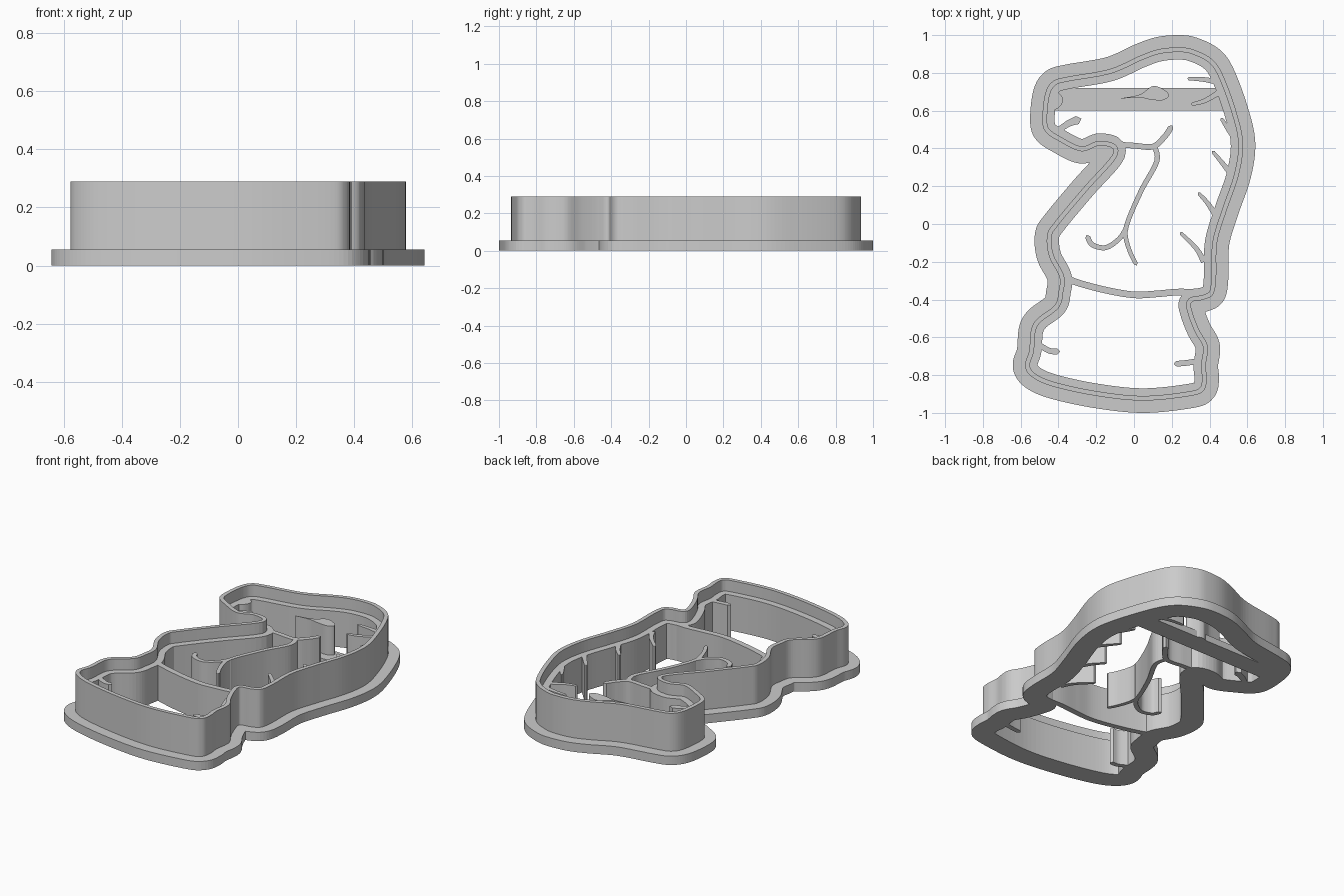
import bpy
from mathutils import Vector

old = bpy.data.objects.get("Cube")
if old:
    bpy.data.objects.remove(old)

gray = bpy.data.materials.new("light_gray")
gray.use_nodes = True
color = (0.6, 0.6, 0.6, 1)
gray.diffuse_color = color
gray.node_tree.nodes["Principled BSDF"].inputs["Base Color"].default_value = color

BASE, LEDGE, RIM = 0.055, 0.22, 0.29


def smooth_path(points, closed=False, steps=8):
    """Sample a smooth path through the points."""
    p = [Vector(q) for q in points]
    n = len(p)

    def at(i):
        return p[i % n] if closed else p[max(0, min(n - 1, i))]

    out = []
    for i in range(n if closed else n - 1):
        a, b, c, d = (at(i + k) for k in (-1, 0, 1, 2))
        for s in range(steps):
            t = s / steps
            out.append(b + (c - a) * t / 2 + (a * 2 - b * 5 + c * 4 - d) * t * t / 2
                       + (b * 3 - a - c * 3 + d) * t ** 3 / 2)
    if not closed:
        out.append(p[-1])
    return out


def normals(path, closed):
    n = len(path)
    result = []
    for i in range(n):
        a = path[i - 1] if closed or i else path[0]
        b = path[(i + 1) % n] if closed else path[min(i + 1, n - 1)]
        t = (b - a).normalized()
        result.append(Vector((-t.y, t.x)))
    return result


def offset(path, d):
    """Parallel outline; points that fold over too near the path are dropped."""
    if d == 0:
        return path
    moved = [p + v * d for p, v in zip(path, normals(path, True))]
    return [m for m in moved if min((m - p).length for p in path) > abs(d) * 0.96]


def solid(name, loops, bottom, top):
    """Extrude a flat shape, with later loops as holes."""
    curve = bpy.data.curves.new(name, "CURVE")
    curve.dimensions = "2D"
    curve.fill_mode = "BOTH"
    curve.extrude = (top - bottom) / 2
    for loop in loops:
        spline = curve.splines.new("POLY")
        spline.points.add(len(loop) - 1)
        for point, co in zip(spline.points, loop):
            point.co = (co[0], co[1], 0, 1)
        spline.use_cyclic_u = True
        spline.use_smooth = False
    temp = bpy.data.objects.new(name + "_curve", curve)
    bpy.context.collection.objects.link(temp)
    graph = bpy.context.evaluated_depsgraph_get()
    mesh = bpy.data.meshes.new_from_object(temp.evaluated_get(graph))
    bpy.data.objects.remove(temp)
    for v in mesh.vertices:
        v.co.z += (top + bottom) / 2
    mesh.materials.clear()
    mesh.materials.append(gray)
    ob = bpy.data.objects.new(name, mesh)
    bpy.context.collection.objects.link(ob)
    return ob


def stroke(name, points, start=0.03, end=0.03):
    """Upright ridge along a path, with a rounded tip."""
    path = smooth_path(points)
    n = len(path) - 1
    left, right = [], []
    for i, (p, v) in enumerate(zip(path, normals(path, False))):
        half = (start + (end - start) * i / n) / 2
        left.append(p + v * half)
        right.append(p - v * half)
    tip = path[-1] + (path[-1] - path[-2]).normalized() * end / 2
    solid(name, [left + [tip] + right[::-1]], 0, LEDGE)


# Horse head on a pedestal, clockwise from the crown
outline = smooth_path([
    (.23, .935), (.31, .925), (.41, .875), (.47, .79), (.54, .6), (.577, .43),
    (.555, .26), (.49, .07), (.44, -.1), (.435, -.28), (.42, -.37), (.37, -.4),
    (.305, -.415), (.31, -.47), (.345, -.56), (.385, -.63), (.39, -.68),
    (.38, -.75), (.385, -.82), (.37, -.88), (.3, -.91), (.05, -.935),
    (-.2, -.91), (-.43, -.86), (-.54, -.81), (-.577, -.75), (-.555, -.67),
    (-.545, -.56), (-.51, -.5), (-.42, -.43), (-.4, -.36), (-.395, -.28),
    (-.45, -.17), (-.46, -.06), (-.42, .01), (-.27, .19), (-.11, .375),
    (-.18, .415), (-.28, .385), (-.4, .44), (-.47, .49), (-.485, .56),
    (-.47, .69), (-.43, .755), (-.35, .78), (-.13, .82), (.03, .89), (.13, .925),
], closed=True)
outer = offset(outline, 0.065)
wall_inner = offset(outline, -0.025)
inner = offset(outline, -0.065)

# Cutter body: flange, cutting wall and inner step
solid("flange", [outer, inner], 0, BASE)
solid("cutting_wall", [outline, wall_inner], BASE, RIM)
solid("inner_step", [wall_inner, inner], BASE, LEDGE)

# Flat bridge carrying the eye
solid("bridge", [[(-.43, .6), (.51, .6), (.48, .72), (-.43, .72)]], 0, 0.04)
solid("eye", [smooth_path([(-.07, .665), (.03, .685), (.1, .73), (.16, .71),
                           (.185, .68), (.15, .655), (.08, .66), (.03, .67)],
                          closed=True)], 0, LEDGE)
solid("brow", [smooth_path([(-.44, .71), (-.395, .69), (-.375, .655), (-.4, .615),
                            (-.44, .61)], closed=True)], 0, LEDGE)

# Stamp ridges
stroke("collar", [(-.37, -.28), (-.3, -.31), (-.15, -.35), (0, -.375),
                  (.12, -.37), (.25, -.36), (.4, -.37)], 0.035, 0.035)
stroke("mouth_line", [(-.08, .42), (0, .415), (.1, .41), (.16, .46), (.195, .51)])
stroke("jaw_line", [(.11, .41), (.12, .33), (.04, .18), (-.03, .02),
                    (-.045, -.06), (-.02, -.15), (.01, -.21)], 0.028, 0.022)
stroke("cheek_line", [(-.04, -.02), (-.08, -.08), (-.15, -.125), (-.22, -.11),
                      (-.245, -.07)], 0.025, 0.028)
stroke("nostril", [(-.43, .475), (-.35, .53), (-.3, .55)], 0.025, 0.045)
stroke("left_pedestal_line", [(.34, -.725), (.28, -.735), (.225, -.74)])
stroke("right_pedestal_line", [(-.52, -.63), (-.45, -.67), (-.405, -.675)])

# Mane ridges, thinning away from the wall
mane = [
    [(.45, .75), (.37, .765), (.29, .77)],
    [(.47, .71), (.38, .655), (.31, .635)],
    [(.53, .46), (.5, .5), (.465, .555)],
    [(.51, .27), (.47, .32), (.42, .38)],
    [(.43, .05), (.39, .11), (.345, .16)],
    [(.37, -.2), (.33, -.13), (.25, -.05)],
]
for i, points in enumerate(mane):
    stroke(f"mane_ridge_{i + 1}", points, 0.032, 0.018)
